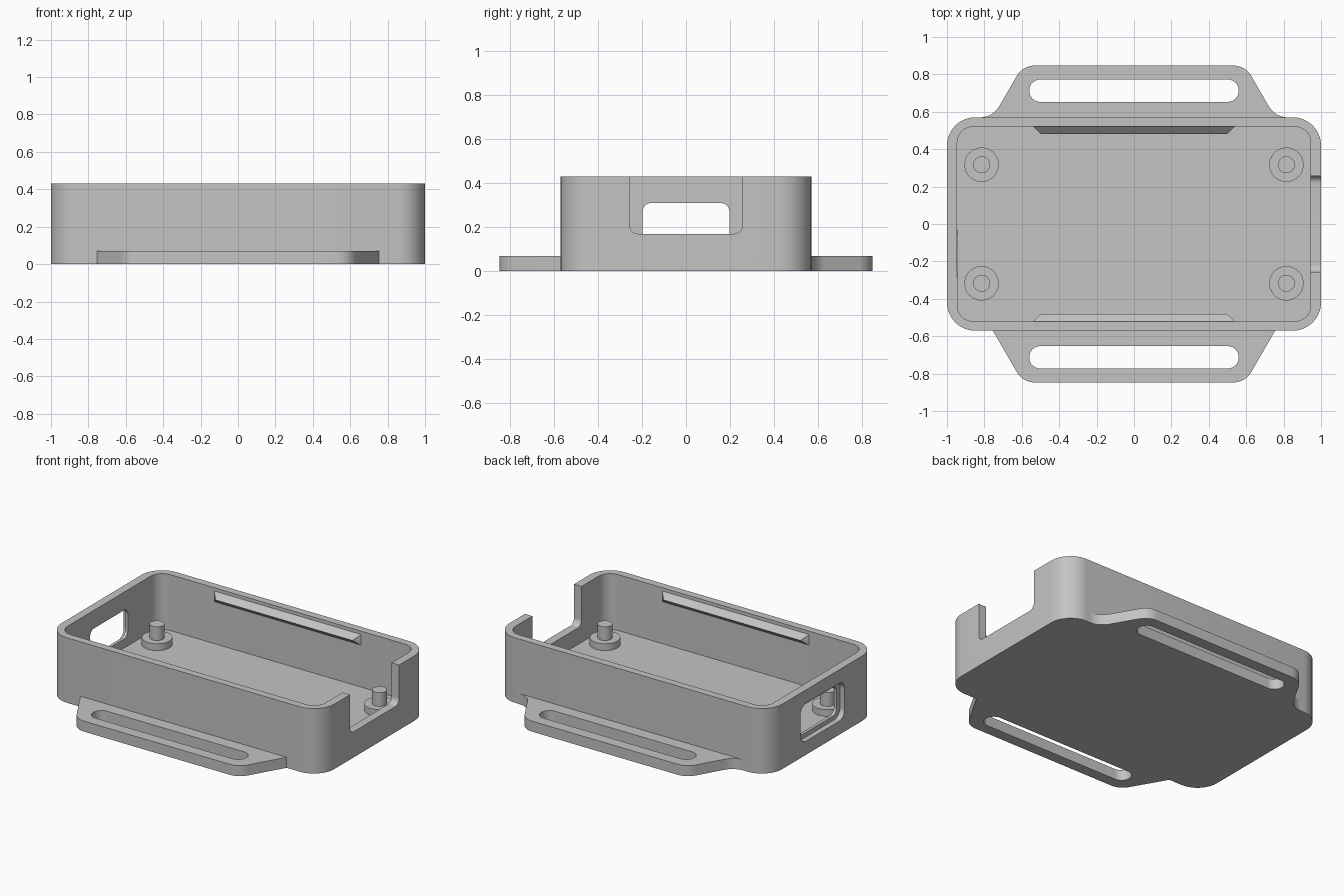
import bpy
import bmesh
import math
from mathutils import Vector

if "Cube" in bpy.data.objects:
    bpy.data.objects.remove(bpy.data.objects["Cube"])

grey = bpy.data.materials.new("light grey plastic")
grey.use_nodes = True
COLOUR = (0.55, 0.55, 0.55, 1)
grey.diffuse_color = COLOUR
grey.node_tree.nodes["Principled BSDF"].inputs["Base Color"].default_value = COLOUR

HEIGHT, FLOOR, TAB = 0.43, 0.06, 0.07
HALF_Y, INNER_X, INNER_Y = 0.57, 0.945, 0.52


def fillet(corners, steps=10):
    """Outline from (x, y, radius) corners, each replaced by an arc."""
    out = []
    for i, (x, y, r) in enumerate(corners):
        p = Vector((x, y))
        if r == 0:
            out.append(p)
            continue
        a = (Vector(corners[i - 1][:2]) - p).normalized()
        b = (Vector(corners[(i + 1) % len(corners)][:2]) - p).normalized()
        half = a.angle(b) / 2
        centre = p + (a + b).normalized() * r / math.sin(half)
        start = p + a * r / math.tan(half) - centre
        end = p + b * r / math.tan(half) - centre
        total = start.angle_signed(end)
        for k in range(steps + 1):
            t = -total * k / steps
            c, s = math.cos(t), math.sin(t)
            out.append(centre + Vector((start.x * c - start.y * s, start.x * s + start.y * c)))
    return out


def rounded_rect(u0, u1, v0, v1, r):
    return fillet([(u0, v0, r), (u1, v0, r), (u1, v1, r), (u0, v1, r)])


def finish(bm, name):
    bmesh.ops.recalc_face_normals(bm, faces=bm.faces)
    mesh = bpy.data.meshes.new(name)
    bm.to_mesh(mesh)
    bm.free()
    mesh.materials.append(grey)
    obj = bpy.data.objects.new(name, mesh)
    bpy.context.collection.objects.link(obj)
    return obj


def prism(name, outline, lo, hi, along_x=False):
    """Extrude an outline along z, or a (y, z) outline along x."""
    bm = bmesh.new()

    def place(p, d):
        return (d, p.x, p.y) if along_x else (p.x, p.y, d)

    low = [bm.verts.new(place(p, lo)) for p in outline]
    high = [bm.verts.new(place(p, hi)) for p in outline]
    bm.faces.new(low)
    bm.faces.new(high)
    n = len(outline)
    for i in range(n):
        j = (i + 1) % n
        bm.faces.new((low[i], low[j], high[j], high[i]))
    return finish(bm, name)


def activate(obj):
    bpy.ops.object.select_all(action="DESELECT")
    obj.select_set(True)
    bpy.context.view_layer.objects.active = obj


def cut(obj, cutter):
    cutter.hide_render = True
    mod = obj.modifiers.new("cut", "BOOLEAN")
    mod.operation = "DIFFERENCE"
    mod.solver = "EXACT"
    mod.object = cutter
    activate(obj)
    bpy.ops.object.modifier_apply(modifier=mod.name)
    bpy.data.objects.remove(cutter)


def smooth(obj):
    activate(obj)
    bpy.ops.object.shade_smooth_by_angle(angle=math.radians(25))


# Open tray with rounded corners
tray = prism("tray", rounded_rect(-1, 1, -HALF_Y, HALF_Y, 0.15), 0, HEIGHT)
cut(tray, prism("cavity", rounded_rect(-INNER_X, INNER_X, -INNER_Y, INNER_Y, 0.085), FLOOR, 0.6))

# Open notch in the left (+x) end, rounded window with outer recess in the other
cut(tray, prism("notch", rounded_rect(-0.257, 0.257, 0.17, 0.7, 0.04), 0.85, 1.1, True))
cut(tray, prism("window", rounded_rect(-0.197, 0.197, 0.12, 0.31, 0.04), -1.1, -0.85, True))
cut(tray, prism("recess", rounded_rect(-0.232, 0.232, 0.09, 0.34, 0.06), -1.1, -0.965, True))
smooth(tray)

# Strap tabs: the back one flares into the tray wall, the front one is plain
for name, side, flare in (("front_strap_tab", -1, 0), ("back_strap_tab", 1, 0.12)):
    half = [(0.595, 0.847, 0.11), (0.755, HALF_Y, flare)]
    if flare:
        half.append((0.84, HALF_Y, 0))
    half.append((half[-1][0], 0.54, 0))
    corners = half + [(-x, y, r) for x, y, r in reversed(half)]
    tab = prism(name, fillet([(x, side * y, r) for x, y, r in corners]), 0, TAB)
    slot = rounded_rect(-0.56, 0.56, side * 0.713 - 0.06, side * 0.713 + 0.06, 0.0595)
    cut(tab, prism("slot", slot, -0.1, 0.2))
    smooth(tab)

# Snap ridges: wedges with tapered ends inside the long walls
for name, side in (("front_snap_ridge", -1), ("back_snap_ridge", 1)):
    bm = bmesh.new()
    wall = side * (INNER_Y + 0.002)
    tip = side * (INNER_Y - 0.038)
    ends = []
    for x in (-1, 1):
        ends.append([bm.verts.new(v) for v in (
            (x * 0.54, wall, 0.41), (x * 0.50, tip, 0.373), (x * 0.54, wall, 0.336))])
        bm.faces.new(ends[-1])
    for i in range(3):
        j = (i + 1) % 3
        bm.faces.new((ends[0][i], ends[0][j], ends[1][j], ends[1][i]))
    finish(bm, name)

# Stepped locating posts in the four corners
for y, row in ((-0.317, "front"), (0.317, "back")):
    for x, col in ((-0.815, "right"), (0.815, "left")):
        for part, radius, top in (("post_base", 0.092, 0.105), ("post_pin", 0.045, 0.195)):
            bm = bmesh.new()
            bmesh.ops.create_cone(bm, cap_ends=True, segments=40, radius1=radius,
                                  radius2=radius, depth=top - FLOOR + 0.005)
            bmesh.ops.translate(bm, verts=bm.verts, vec=(x, y, (top + FLOOR - 0.005) / 2))
            smooth(finish(bm, f"{row}_{col}_{part}"))
